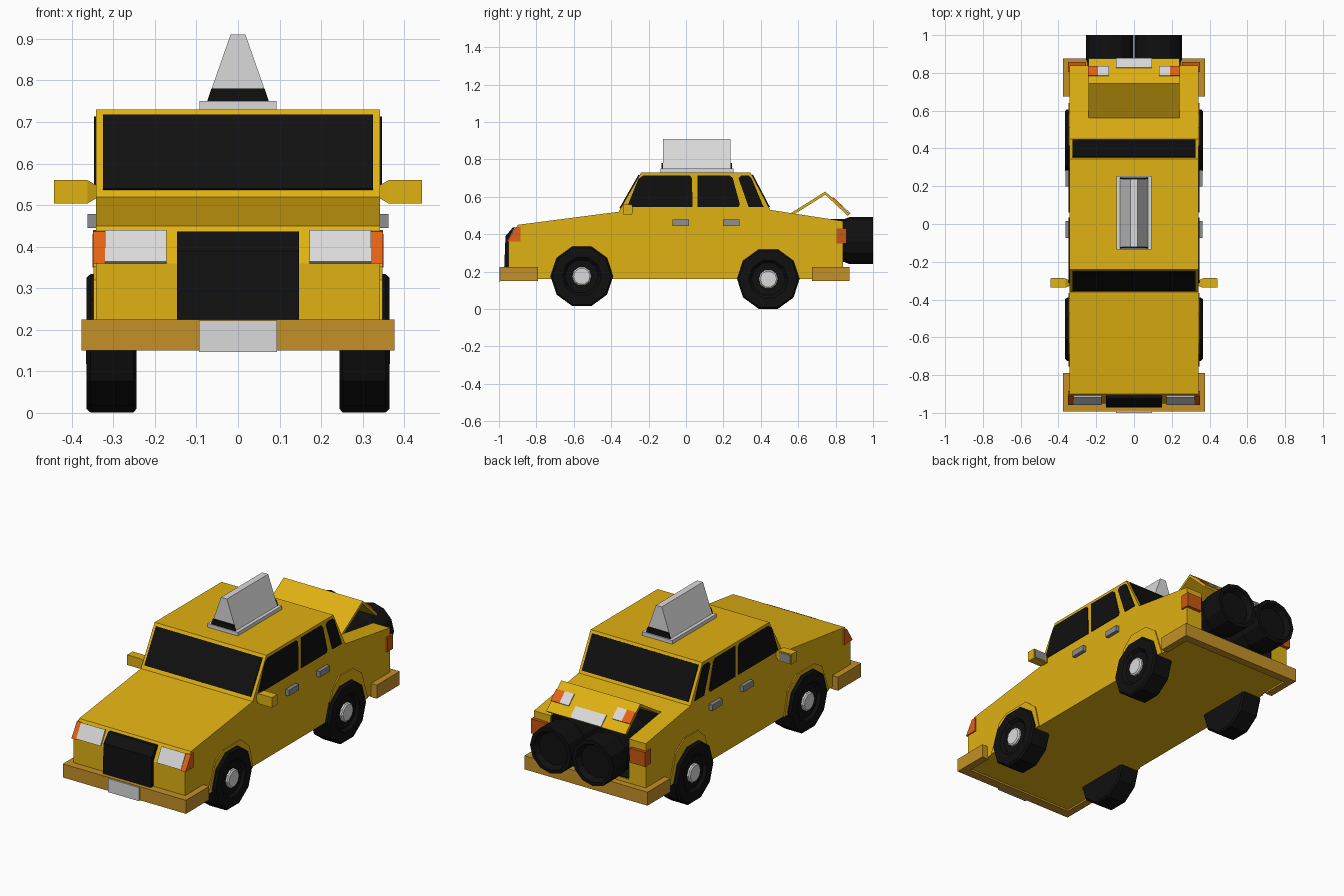
import bpy, bmesh, math
from mathutils import Vector

if "Cube" in bpy.data.objects:
    bpy.data.objects.remove(bpy.data.objects["Cube"])


def srgb(r, g, b):
    return [((c / 255 + 0.055) / 1.055) ** 2.4 if c > 10 else c / 255 / 12.92 for c in (r, g, b)] + [1]


def material(name, *rgb):
    m = bpy.data.materials.new(name)
    m.diffuse_color = srgb(*rgb)
    m.use_nodes = True
    m.node_tree.nodes["Principled BSDF"].inputs["Base Color"].default_value = m.diffuse_color
    return m


YELLOW = material("taxi yellow", 224, 177, 18)
BLACK = material("black", 16, 16, 16)
WHITE = material("off white", 218, 218, 218)
GREY = material("handle grey", 140, 142, 146)
OCHRE = material("bumper ochre", 196, 145, 38)
ORANGE = material("signal orange", 228, 98, 22)
RUST = material("tail light rust", 200, 88, 18)


def loft(name, groups, mat):
    """Each group is a list of equal-sized rings, skinned and capped."""
    bm = bmesh.new()
    for rings in groups:
        vs = [[bm.verts.new(p) for p in ring] for ring in rings]
        n = len(vs[0])
        new = [bm.faces.new(vs[0]), bm.faces.new(vs[-1][::-1])]
        for a, b in zip(vs, vs[1:]):
            for i in range(n):
                j = (i + 1) % n
                new.append(bm.faces.new((a[i], b[i], b[j], a[j])))
        bmesh.ops.recalc_face_normals(bm, faces=new)
    me = bpy.data.meshes.new(name)
    bm.to_mesh(me)
    bm.free()
    me.materials.append(mat)
    ob = bpy.data.objects.new(name, me)
    bpy.context.collection.objects.link(ob)
    return ob


def extrude(pts, x0, x1):
    return [[(x, y, z) for y, z in pts] for x in (x0, x1)]


def prism(name, pts, mat, *spans):
    """Side profile in (y, z) extruded along x over each span."""
    return loft(name, [extrude(pts, *s) for s in spans], mat)


def pair(x0, x1):
    return (x0, x1), (-x1, -x0)


def rect(y0, y1, z0, z1):
    return [(y0, z0), (y1, z0), (y1, z1), (y0, z1)]


def slab(a, b, t, u0=0.0, u1=1.0):
    """Thin strip lying on the left of segment a-b, between fractions u0 and u1."""
    a, b = Vector(a), Vector(b)
    d = b - a
    n = Vector((-d.y, d.x)).normalized() * t
    p, q = a + d * u0, a + d * u1
    return [tuple(v) for v in (p - n * 0.3, q - n * 0.3, q + n, p + n)]


def disc_rings(profile, n, centre, axis):
    """Rings of (offset, radius) around the x or y axis."""
    out = []
    for o, r in profile:
        ring = []
        for k in range(n):
            a = 2 * math.pi * k / n
            c, s = r * math.cos(a), r * math.sin(a)
            ring.append((o, centre[0] + c, centre[1] + s) if axis == 'x'
                        else (centre[0] + c, o, centre[1] + s))
        out.append(ring)
    return out


# Body shell with an open boot
W = 0.342
nose, hood = (-0.95, 0.36), (-0.90, 0.45)
cowl, roof_f = (-0.36, 0.52), (-0.24, 0.73)
roof_r, deck = (0.345, 0.73), (0.45, 0.53)
boot, tail = (0.56, 0.513), (0.84, 0.47)
main = [(-0.95, 0.16), nose, hood, cowl, roof_f, roof_r, deck, boot, (0.56, 0.16)]
side = [(0.56, 0.16), boot, tail, (0.84, 0.16)]
loft("car_body", [extrude(main, -W, W), extrude(side, 0.24, W), extrude(side, -W, -0.24),
                  extrude(rect(0.56, 0.84, 0.16, 0.245), -0.24, 0.24)], YELLOW)
loft("boot_lining", [extrude(rect(0.56, 0.565, 0.24, 0.505), -0.24, 0.24),
                     extrude(rect(0.56, 0.835, 0.24, 0.25), -0.24, 0.24),
                     extrude([(0.56, 0.24), (0.56, 0.508), (0.835, 0.467), (0.835, 0.24)], 0.235, 0.241),
                     extrude([(0.56, 0.24), (0.56, 0.508), (0.835, 0.467), (0.835, 0.24)], -0.241, -0.235)], BLACK)

# Wheel arch flares
prism("front_arches", [(-0.755, 0.16), (-0.69, 0.32), (-0.63, 0.353), (-0.47, 0.353),
                       (-0.395, 0.29), (-0.365, 0.16)], YELLOW, *pair(0.335, 0.348))
prism("rear_arches", [(0.275, 0.16), (0.33, 0.32), (0.39, 0.374), (0.51, 0.374),
                      (0.585, 0.32), (0.64, 0.16)], YELLOW, *pair(0.335, 0.348))

# Windows
prism("windscreen", slab(cowl, roof_f, 0.006, 0.08, 0.93), BLACK, (-0.325, 0.325))
prism("rear_window", slab(roof_r, deck, 0.006, 0.07, 0.93), BLACK, (-0.325, 0.325))
glass = pair(0.338, 0.346)
prism("front_side_windows", [(-0.315, 0.545), (-0.255, 0.695), (-0.23, 0.713), (0.02, 0.713),
                             (0.032, 0.70), (0.035, 0.545)], BLACK, *glass)
prism("rear_side_windows", [(0.062, 0.545), (0.062, 0.713), (0.235, 0.713), (0.25, 0.70),
                            (0.288, 0.56), (0.28, 0.545)], BLACK, *glass)
prism("quarter_windows", [(0.335, 0.545), (0.28, 0.70), (0.295, 0.713), (0.335, 0.713),
                          (0.35, 0.70), (0.415, 0.545)], BLACK, *glass)

# Grille, headlights, signals and tail lights
prism("grille", [(-0.94, 0.22), (-0.972, 0.22), (-0.965, 0.39), (-0.925, 0.437), (-0.89, 0.437)],
      BLACK, (-0.147, 0.147))
prism("headlights", slab(nose, hood, 0.008, 0.0, 0.84), WHITE, *pair(0.172, 0.32))
prism("front_signals", [(-0.958, 0.36), (-0.91, 0.437), (-0.885, 0.44), (-0.885, 0.36)],
      ORANGE, *pair(0.32, 0.349))
prism("tail_lights", rect(0.805, 0.857, 0.35, 0.43), RUST, *pair(0.255, 0.35))


# U-shaped bumpers
def bumper(name, y_end, y_in, y_tip):
    loft(name, [extrude(rect(min(y_end, y_in), max(y_end, y_in), 0.15, 0.225), -0.377, 0.377)]
         + [extrude(rect(min(y_in, y_tip), max(y_in, y_tip), 0.15, 0.225), *s)
            for s in pair(0.335, 0.377)], OCHRE)


bumper("front_bumper", -0.993, -0.94, -0.79)
bumper("rear_bumper", 0.875, 0.83, 0.675)
prism("front_plate", rect(-1.0, -0.992, 0.147, 0.222), WHITE, (-0.094, 0.094))

# Door handles and wing mirrors
loft("door_handles", [extrude(rect(y, y + 0.088, 0.445, 0.478), *s)
                      for y in (-0.073, 0.198) for s in pair(0.335, 0.362)], GREY)
mirror_groups = []
for s in (1, -1):
    mirror_groups.append([[(s * x, y, z) for y, z in rect(-0.313 - h, -0.313 + h, 0.532 - v, 0.532 + v)]
                          for x, h, v in ((0.335, 0.012, 0.012), (0.362, 0.024, 0.028), (0.443, 0.024, 0.028))])
loft("wing_mirrors", mirror_groups, YELLOW)
prism("mirror_glass", rect(-0.29, -0.286, 0.51, 0.554), GREY, *pair(0.368, 0.437))

# Wheels
tyre = [(0.244, 0.158), (0.252, 0.167), (0.355, 0.167), (0.365, 0.158), (0.365, 0.105), (0.35, 0.09)]
hub = [(0.34, 0.052), (0.36, 0.052), (0.366, 0.044)]
for label, c in (("front", (-0.557, 0.175)), ("rear", (0.44, 0.16))):
    for part, prof, mat in (("tyres", tyre, BLACK), ("hubs", hub, WHITE)):
        loft(f"{label}_{part}", [disc_rings([(s * o, r) for o, r in prof], 10, c, 'x')
                                 for s in (1, -1)], mat)

# Twin thrusters sticking out of the boot
jet = [(0.60, 0.09), (0.63, 0.116), (0.85, 0.116), (0.875, 0.126), (1.0, 0.126), (1.0, 0.105), (0.97, 0.09)]
loft("thrusters", [disc_rings(jet, 12, (x, 0.366), 'y') for x in (-0.129, 0.129)], BLACK)

# Open boot lid with lights and plate
hinge, peak, lip = (0.56, 0.512), (0.745, 0.628), (0.875, 0.508)
prism("boot_lid", [hinge, peak, lip, (0.865, 0.498), (0.745, 0.611), (0.565, 0.498)],
      YELLOW, (-0.242, 0.242))
prism("lid_signals", slab(peak, lip, 0.006, 0.29, 0.67), ORANGE, *pair(0.19, 0.243))
prism("lid_lamps", slab(peak, lip, 0.006, 0.29, 0.67), WHITE, *pair(0.133, 0.19))
prism("rear_plate", slab(peak, lip, 0.006, 0.62, 1.0), WHITE, (-0.094, 0.094))


# Roof sign
def sign_rings(y0, y1, z0, z1, w0, w1):
    return [[(-w0, y, z0), (w0, y, z0), (w1, y, z1), (-w1, y, z1)] for y in (y0, y1)]


prism("sign_base", rect(-0.135, 0.253, 0.725, 0.75), WHITE, (-0.093, 0.093))
loft("roof_sign", [sign_rings(-0.123, 0.238, 0.75, 0.91, 0.074, 0.018)], WHITE)
loft("sign_end_bands", [sign_rings(-0.13, -0.122, 0.75, 0.78, 0.074, 0.064),
                        sign_rings(0.237, 0.245, 0.75, 0.78, 0.074, 0.064)], BLACK)
